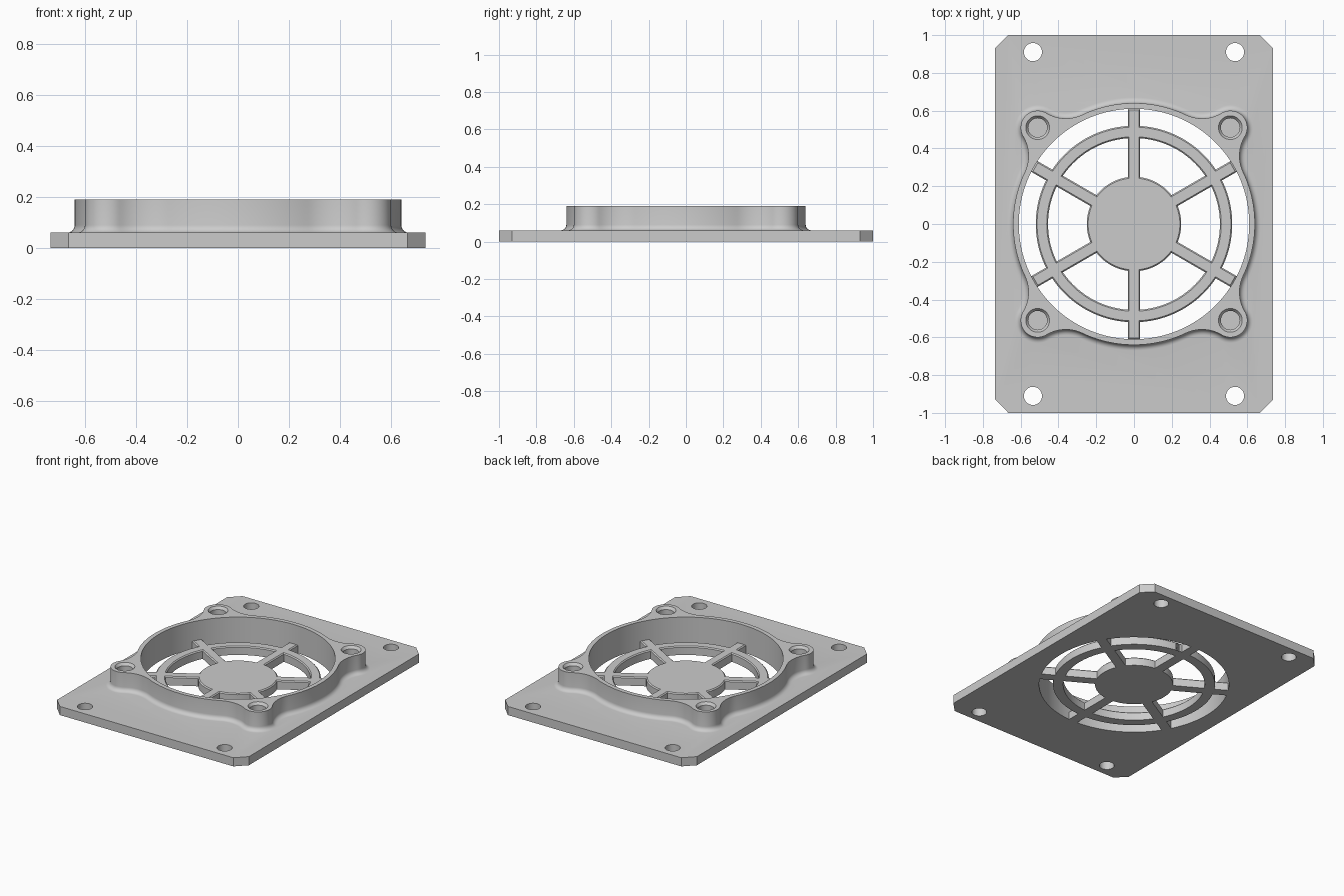
import bpy, bmesh
from math import sin, cos, asin, acos, atan2, pi, tau, hypot, radians

cube = bpy.data.objects.get("Cube")
if cube:
    bpy.data.objects.remove(cube)

grey = bpy.data.materials.new("light grey")
grey.use_nodes = True
grey.diffuse_color = (0.6, 0.6, 0.6, 1)
grey.node_tree.nodes["Principled BSDF"].inputs["Base Color"].default_value = grey.diffuse_color

PLATE_TOP, COLLAR_TOP = 0.06, 0.19
BORE, COLLAR, BOSS, BLEND = 0.61, 0.64, 0.09, 0.2
BOSS_POS = 0.51


def loft(name, sections):
    """Closed solid through (z, outline) sections with equal point counts."""
    bm = bmesh.new()
    rings = [[bm.verts.new((x, y, z)) for x, y in pts] for z, pts in sections]
    n = len(rings[0])
    for a, b in zip(rings, rings[1:]):
        for i in range(n):
            j = (i + 1) % n
            bm.faces.new((a[i], a[j], b[j], b[i]))
    bm.faces.new(rings[0][::-1])
    bm.faces.new(rings[-1])
    bmesh.ops.recalc_face_normals(bm, faces=bm.faces)
    mesh = bpy.data.meshes.new(name)
    bm.to_mesh(mesh)
    bm.free()
    mesh.materials.append(grey)
    ob = bpy.data.objects.new(name, mesh)
    bpy.context.collection.objects.link(ob)
    return ob


def combine(target, tool, operation):
    mod = target.modifiers.new("cut", 'BOOLEAN')
    mod.operation, mod.solver, mod.object = operation, 'EXACT', tool
    bpy.context.view_layer.objects.active = target
    bpy.ops.object.modifier_apply(modifier=mod.name)
    bpy.data.objects.remove(tool)


def arc(cx, cy, r, a0, a1, n):
    return [(cx + r * cos(a0 + (a1 - a0) * i / n), cy + r * sin(a0 + (a1 - a0) * i / n))
            for i in range(n + 1)]


def circle(r, n=128, cx=0, cy=0):
    return arc(cx, cy, r, 0, tau, n)[:-1]


def collar_outline(d):
    """Round collar blended into four corner bosses, grown outward by d."""
    dist = BOSS_POS * 2 ** 0.5
    far, near = COLLAR + BLEND, BOSS + BLEND
    swing = acos((far ** 2 + dist ** 2 - near ** 2) / (2 * far * dist))
    fx, fy = far * cos(swing), far * sin(swing)      # blend centre beside the boss axis
    turn = atan2(fy, fx - dist)                      # direction from boss to blend centre
    quarter = []
    quarter += arc(0, 0, COLLAR + d, -pi / 4, -swing, 16)[:-1]
    quarter += arc(fx, -fy, BLEND - d, pi - swing, 2 * pi - turn - pi, 14)[:-1]
    quarter += arc(dist, 0, BOSS + d, -turn, turn, 24)[:-1]
    quarter += arc(fx, fy, BLEND - d, pi + turn, pi + swing, 14)[:-1]
    quarter += arc(0, 0, COLLAR + d, swing, pi / 4, 16)[:-1]
    pts = []
    for k in range(4):
        a = pi / 4 + k * pi / 2
        pts += [(x * cos(a) - y * sin(a), x * sin(a) + y * cos(a)) for x, y in quarter]
    return pts


# Base plate with clipped corners
X, Y, C = 0.735, 1.0, 0.07
corner = [(X, -Y + C), (X, Y - C), (X - C, Y), (-X + C, Y)]
plate_outline = corner + [(-x, -y) for x, y in corner]
body = loft("base_plate_with_collar", [(0, plate_outline), (PLATE_TOP, plate_outline)])

# Raised collar with a filleted foot
F = 0.03
foot = []
for i in range(7):
    t = i / 6 * pi / 2
    foot.append((PLATE_TOP + F * (1 - cos(t)), collar_outline(F * (1 - sin(t)))))
collar = loft("collar", [(0.03, collar_outline(F))] + foot + [(COLLAR_TOP, collar_outline(0))])
combine(body, collar, 'UNION')

# Air opening
combine(body, loft("bore", [(-0.1, circle(BORE)), (0.3, circle(BORE))]), 'DIFFERENCE')

# Through holes in the plate corners and blind screw holes in the bosses
for sx in (-1, 1):
    for sy in (-1, 1):
        ring = circle(0.048, 40, sx * 0.535, sy * 0.91)
        combine(body, loft("plate_hole", [(-0.1, ring), (0.1, ring)]), 'DIFFERENCE')
        px, py = sx * BOSS_POS, sy * BOSS_POS
        levels = [(z, circle(r, 40, px, py))
                  for z, r in ((PLATE_TOP, 0.05), (0.172, 0.05), (COLLAR_TOP, 0.063), (0.22, 0.063))]
        combine(body, loft("screw_hole", levels), 'DIFFERENCE')


# Grille: a disc with sector windows that leave hub, ring and six spokes
def window(r0, r1, mid, half, d):
    r0, r1, half = r0 - d, r1 + d, half - d
    a0, a1 = pi / 6 - asin(half / r0), pi / 6 - asin(half / r1)
    return arc(0, 0, r1, mid - a1, mid + a1, 20) + arc(0, 0, r0, mid + a0, mid - a0, 20)


E = 0.007
grille = loft("fan_grille", [(0, circle(BORE)), (PLATE_TOP - E, circle(BORE)),
                             (PLATE_TOP, circle(BORE - E))])
for k in range(6):
    for inner, outer in ((0.25, 0.455), (0.52, 0.66)):
        mid = k * pi / 3
        levels = [(z, window(inner, outer, mid, 0.033, d))
                  for z, d in ((-0.1, 0), (PLATE_TOP - E, 0), (PLATE_TOP + E, 2 * E))]
        combine(grille, loft("window", levels), 'DIFFERENCE')

for ob in (body, grille):
    bpy.ops.object.select_all(action='DESELECT')
    ob.select_set(True)
    bpy.context.view_layer.objects.active = ob
    bpy.ops.object.shade_smooth_by_angle(angle=radians(30))
